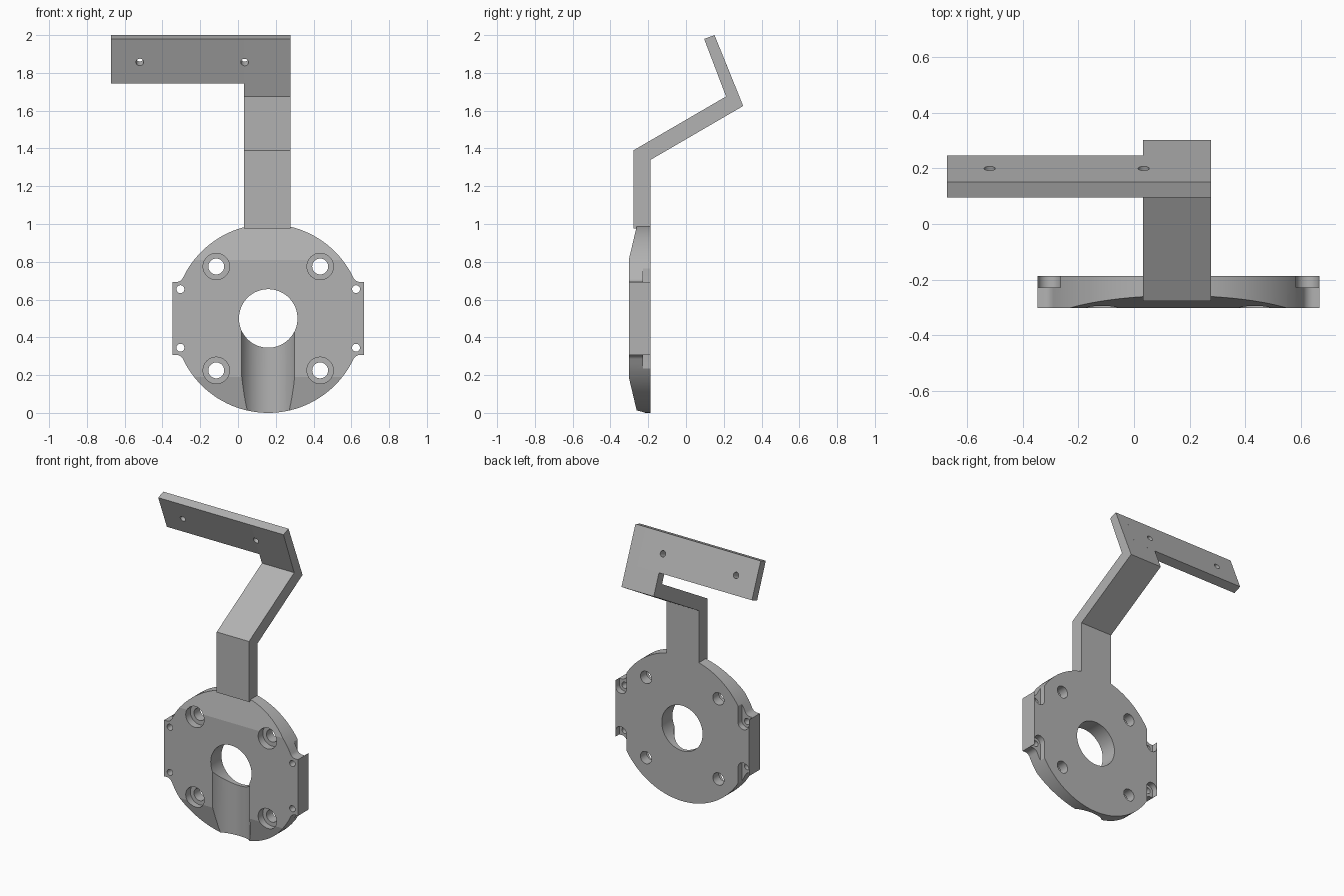
import bpy, bmesh
from math import sqrt, atan2, sin, cos, pi, radians
from mathutils import Vector

cube = bpy.data.objects.get("Cube")
if cube:
    bpy.data.objects.remove(cube, do_unlink=True)

# Single material
grey = bpy.data.materials.new("plain_grey")
grey.use_nodes = True
colour = (0.45, 0.45, 0.45, 1)
grey.diffuse_color = colour
grey.node_tree.nodes["Principled BSDF"].inputs["Base Color"].default_value = colour

CX, CZ, R = 0.16, 0.5, 0.5          # disc centre and radius
FRONT, BACK = -0.303, -0.187        # disc faces


def prism(name, pts, axis, lo, hi):
    """Extrude a profile: (y, z) along x, or (x, z) along y."""
    place = (lambda p, d: (d, p[0], p[1])) if axis == "x" else (lambda p, d: (p[0], d, p[1]))
    bm = bmesh.new()
    face = bm.faces.new([bm.verts.new(place(p, lo)) for p in pts])
    ext = bmesh.ops.extrude_face_region(bm, geom=[face])
    moved = [v for v in ext["geom"] if isinstance(v, bmesh.types.BMVert)]
    bmesh.ops.translate(bm, verts=moved, vec=place((0, 0), hi - lo))
    bmesh.ops.recalc_face_normals(bm, faces=bm.faces)
    mesh = bpy.data.meshes.new(name)
    bm.to_mesh(mesh)
    bm.free()
    obj = bpy.data.objects.new(name, mesh)
    bpy.context.collection.objects.link(obj)
    mesh.materials.append(grey)
    return obj


def rod(radius, start, end, sides=48):
    """Round cutter between two points."""
    a, b = Vector(start), Vector(end)
    bpy.ops.mesh.primitive_cylinder_add(
        vertices=sides, radius=radius, depth=(b - a).length, location=(a + b) / 2,
        rotation=(b - a).to_track_quat("Z", "Y").to_euler())
    obj = bpy.context.object
    obj.data.materials.append(grey)
    return obj


def combine(target, other, operation):
    mod = target.modifiers.new("cut", "BOOLEAN")
    mod.operation, mod.object, mod.solver = operation, other, "EXACT"
    bpy.context.view_layer.objects.active = target
    bpy.ops.object.modifier_apply(modifier=mod.name)
    bpy.data.objects.remove(other, do_unlink=True)


def arc(cx, cz, r, a0, a1, n):
    return [(cx + r * cos(a0 + (a1 - a0) * i / n), cz + r * sin(a0 + (a1 - a0) * i / n))
            for i in range(n + 1)]


# Disc outline: one quarter with side wing and concave fillet, mirrored twice
wing_x, wing_z, fil = 0.508, 0.193, 0.04
fz = wing_z + fil
fx = sqrt((R + fil) ** 2 - fz ** 2)
touch = atan2(fz, fx)
quarter = [(wing_x, wing_z)]
quarter += arc(fx, fz, fil, -pi / 2, touch - pi, 8)
quarter += arc(0, 0, R, touch, pi / 2, 20)[1:]
half = quarter + [(-x, z) for x, z in reversed(quarter[:-1])]
outline = half + [(-x, -z) for x, z in half]
outline = [(CX + x, CZ + z) for x, z in outline]
body = prism("mounting_bracket", outline, "y", FRONT, BACK)

# Sloped top and bottom of the disc front
slope = 0.045
for edge, bend in ((1, 0.81), (0, 0.19)):
    tip = edge + (edge - bend) * 0.2
    tip_y = FRONT + slope * 1.2
    wedge = prism("wedge", [(FRONT, bend), (tip_y, tip), (FRONT - 0.1, tip),
                            (FRONT - 0.1, bend)], "x", -1, 1)
    combine(body, wedge, "DIFFERENCE")

# Centre bore and the round channel running down from it
combine(body, rod(0.155, (CX, -0.5, CZ), (CX, 0, CZ), 64), "DIFFERENCE")
channel_y = FRONT - 0.066
combine(body, rod(0.155, (CX, channel_y, -0.1), (CX, channel_y, CZ), 72), "DIFFERENCE")

for sx in (-1, 1):
    for sz in (-1, 1):
        # Counterbored screw holes
        x, z = CX + sx * 0.275, CZ + sz * 0.275
        combine(body, rod(0.042, (x, -0.5, z), (x, 0, z)), "DIFFERENCE")
        combine(body, rod(0.07, (x, -0.5, z), (x, FRONT + 0.05, z)), "DIFFERENCE")
        # Wing holes with open rear slots
        x, z = CX + sx * 0.465, CZ + sz * 0.155
        combine(body, rod(0.021, (x, -0.5, z), (x, 0, z), 32), "DIFFERENCE")
        w = 0.041
        slot = arc(x, z, w, 0, -sz * pi, 16)
        slot += [(x - w, z + sz * 0.12), (x + w, z + sz * 0.12)]
        combine(body, prism("slot", slot, "y", -0.228, 0), "DIFFERENCE")

# Bent arm
arm_profile = [(-0.278, 0.975), (-0.278, 1.39), (0.212, 1.675), (0.096, 1.98),
               (0.151, 2.0), (0.303, 1.625), (BACK, 1.34), (BACK, 0.975)]
combine(body, prism("arm", arm_profile, "x", 0.033, 0.278), "UNION")

# Sideways head plate
head_profile = [(0.246, 1.766), (0.151, 2.0), (0.096, 1.98), (0.190, 1.744)]
combine(body, prism("head_plate", head_profile, "x", -0.673, 0.2), "UNION")

# Screw holes square to the head plate
normal = Vector((0, 0.926, 0.376))
for x in (-0.52, 0.035):
    mid = Vector((x, 0.171, 1.867))
    combine(body, rod(0.02, mid - normal * 0.15, mid + normal * 0.15, 32), "DIFFERENCE")

bpy.ops.object.select_all(action="DESELECT")
body.select_set(True)
bpy.context.view_layer.objects.active = body
bpy.ops.object.shade_smooth_by_angle(angle=radians(12))
